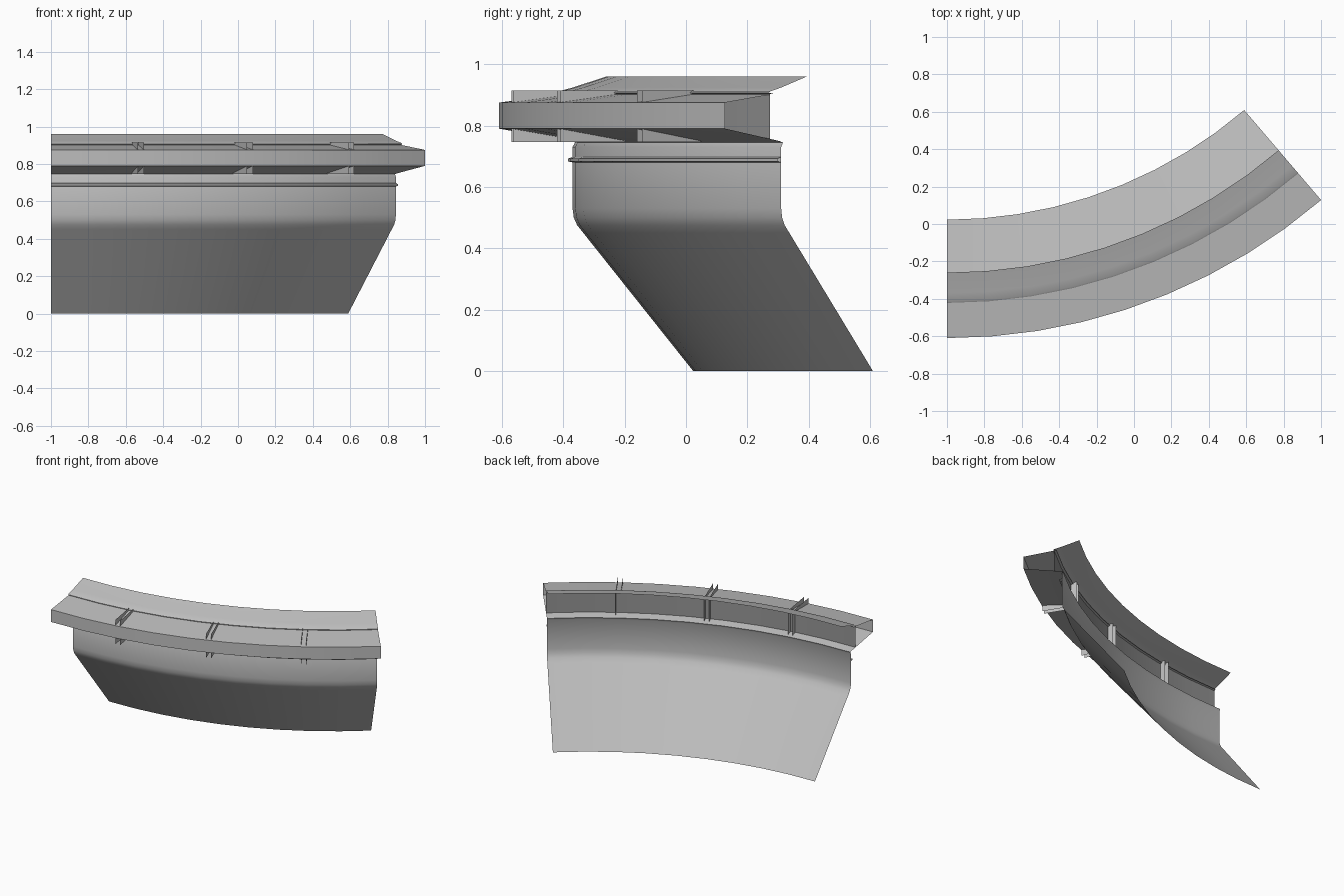
import bpy
import bmesh
from math import sin, cos, radians

cube = bpy.data.objects.get("Cube")
if cube:
    bpy.data.objects.remove(cube, do_unlink=True)

CENTRE_X, CENTRE_Y = -1.0, 2.47
SWEEP, STEPS = radians(40.5), 9


def material(name, value):
    m = bpy.data.materials.new(name)
    m.use_nodes = True
    colour = (value, value, value, 1)
    m.diffuse_color = colour
    m.node_tree.nodes["Principled BSDF"].inputs["Base Color"].default_value = colour
    return m


light_grey = material("light grey", 0.52)
dark_grey = material("dark grey", 0.30)


def polar(r, z, angle, side=0.0):
    """Point at a radius and angle of the bend, shifted sideways along the tangent."""
    return (CENTRE_X + r * sin(angle) + side * cos(angle),
            CENTRE_Y - r * cos(angle) + side * sin(angle), z)


def finish(name, bm, mat):
    mesh = bpy.data.meshes.new(name)
    bm.to_mesh(mesh)
    bm.free()
    mesh.materials.append(mat)
    obj = bpy.data.objects.new(name, mesh)
    bpy.context.collection.objects.link(obj)
    bpy.ops.object.select_all(action="DESELECT")
    obj.select_set(True)
    bpy.context.view_layer.objects.active = obj
    bpy.ops.object.shade_smooth_by_angle(angle=radians(30))
    return obj


def sweep(name, profile, mat):
    """Sweep an open (radius, height) profile, listed upward on its outer side."""
    bm = bmesh.new()
    rows = [[bm.verts.new(polar(r, z, SWEEP * i / STEPS)) for r, z in profile]
            for i in range(STEPS + 1)]
    for a, b in zip(rows, rows[1:]):
        for j in range(len(profile) - 1):
            bm.faces.new((a[j], b[j], b[j + 1], a[j + 1]))
    return finish(name, bm, mat)


# Slanted skirt rolling into an upright band
sweep("skirt", [(2.447, 0), (2.805, 0.45), (2.825, 0.475), (2.836, 0.5),
                (2.84, 0.53), (2.84, 0.73), (2.832, 0.745)], light_grey)

# Thin bead around the upright band
sweep("bead", [(2.84, 0.68), (2.855, 0.683), (2.855, 0.692), (2.84, 0.698)], light_grey)

# Projecting channel: underside, front fascia and sloping top
sweep("channel", [(2.832, 0.745), (2.85, 0.75), (3.08, 0.79), (3.08, 0.875),
                  (2.88, 0.902)], light_grey)

# Back wall of the channel
sweep("back_wall", [(2.888, 0.757), (2.888, 0.905)], dark_grey)

# Sloping coping with a small lip over the channel
sweep("coping", [(2.872, 0.903), (2.892, 0.907), (2.885, 0.912), (2.84, 0.924),
                 (2.73, 0.96)], light_grey)

# Paired bracket plates crossing the channel
bm = bmesh.new()
for angle in (9, 20.25, 31.5):
    for side in (-0.016, 0.016):
        corners = [(2.85, 0.747), (3.075, 0.747), (3.075, 0.915), (2.85, 0.915)]
        bm.faces.new([bm.verts.new(polar(r, z, radians(angle), side)) for r, z in corners])
finish("brackets", bm, light_grey)
